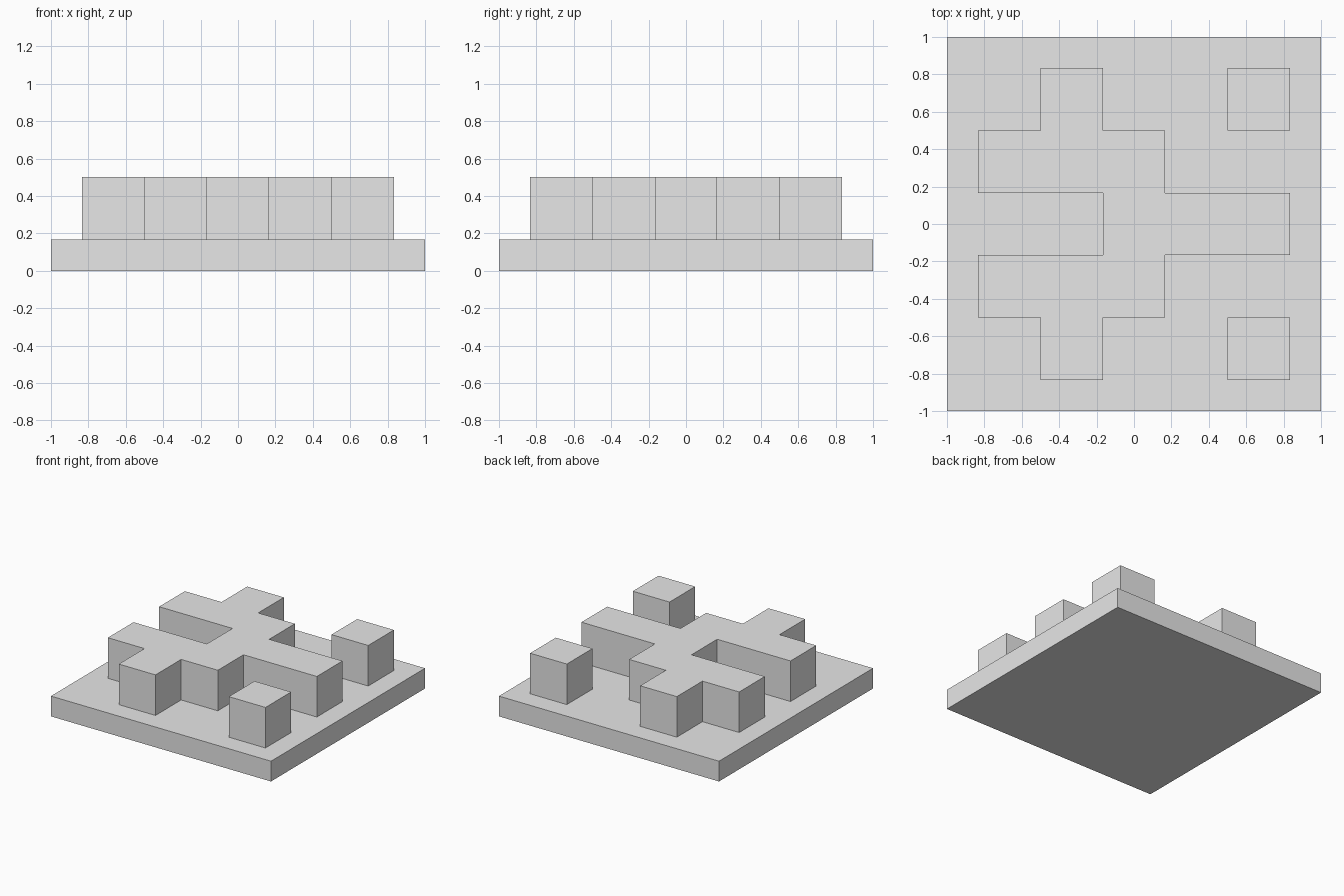
import bpy
import bmesh

cube = bpy.data.objects.get("Cube")
if cube:
    bpy.data.objects.remove(cube, do_unlink=True)

U = 1 / 6          # layout unit: half of one square cell
BASE_TOP = U
BLOCK_TOP = 3 * U

grey = bpy.data.materials.new("light_grey")
grey.use_nodes = True
grey.diffuse_color = (0.8, 0.8, 0.8, 1)
grey.node_tree.nodes["Principled BSDF"].inputs["Base Color"].default_value = (0.8, 0.8, 0.8, 1)


def extrude_outline(name, outline, bottom, top):
    """Solid prism from a counter-clockwise outline given in layout units."""
    bm = bmesh.new()
    face = bm.faces.new([bm.verts.new((x * U, y * U, bottom)) for x, y in outline])
    ext = bmesh.ops.extrude_face_region(bm, geom=[face], use_keep_orig=True)
    for v in ext["geom"]:
        if isinstance(v, bmesh.types.BMVert):
            v.co.z = top
    bmesh.ops.recalc_face_normals(bm, faces=bm.faces)
    mesh = bpy.data.meshes.new(name)
    bm.to_mesh(mesh)
    bm.free()
    mesh.materials.append(grey)
    obj = bpy.data.objects.new(name, mesh)
    bpy.context.collection.objects.link(obj)
    return obj


def square(cx, cy, half):
    return [(cx - half, cy - half), (cx + half, cy - half),
            (cx + half, cy + half), (cx - half, cy + half)]


# Base plate
extrude_outline("base_plate", square(0, 0, 6), 0, BASE_TOP)

# Joined raised block: back half of the outline, mirrored to the front
back_half = [(5, 1), (1, 1), (1, 3), (-1, 3), (-1, 5),
             (-3, 5), (-3, 3), (-5, 3), (-5, 1), (-1, 1)]
front_half = [(x, -y) for x, y in reversed(back_half)]
extrude_outline("raised_block", back_half + front_half, BASE_TOP, BLOCK_TOP)

# Separate corner cubes
for name, side in (("front_corner_cube", -1), ("back_corner_cube", 1)):
    extrude_outline(name, square(4, 4 * side, 1), BASE_TOP, BLOCK_TOP)
